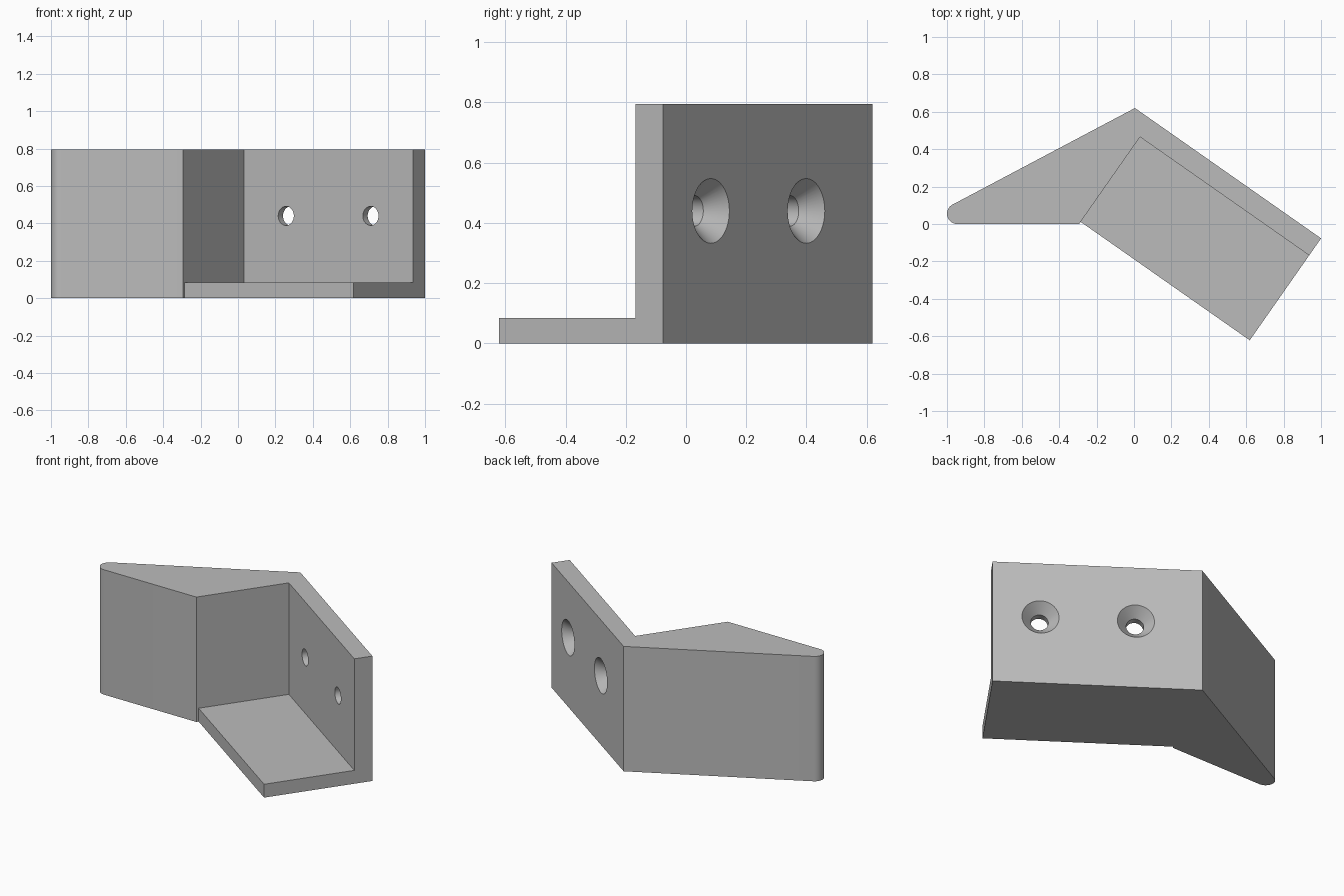
import bpy, bmesh
from math import radians, cos, sin, pi
from mathutils import Vector

cube = bpy.data.objects.get("Cube")
if cube:
    bpy.data.objects.remove(cube, do_unlink=True)

HEIGHT, WALL, FLOOR = 0.795, 0.111, 0.085
LENGTH, DEPTH = 1.215, 0.665
APEX = Vector((0.005, 0.62))
ALONG = Vector((cos(radians(35)), -sin(radians(35))))
INWARD = Vector((ALONG.y, -ALONG.x))

grey = bpy.data.materials.new("plain grey")
grey.use_nodes = True
grey.diffuse_color = (0.5, 0.5, 0.5, 1)
grey.node_tree.nodes["Principled BSDF"].inputs["Base Color"].default_value = (0.5, 0.5, 0.5, 1)


def spot(a, b):
    """Plan position from distance along the wall and distance inward."""
    return APEX + ALONG * a + INWARD * b


def make_object(name, bm):
    bmesh.ops.recalc_face_normals(bm, faces=bm.faces)
    mesh = bpy.data.meshes.new(name)
    bm.to_mesh(mesh)
    bm.free()
    mesh.materials.append(grey)
    ob = bpy.data.objects.new(name, mesh)
    bpy.context.collection.objects.link(ob)
    return ob


def prism(name, outline, height):
    bm = bmesh.new()
    face = bm.faces.new([bm.verts.new((p.x, p.y, 0)) for p in outline])
    top = bmesh.ops.extrude_face_region(bm, geom=[face])["geom"]
    bmesh.ops.translate(bm, vec=(0, 0, height),
                        verts=[v for v in top if isinstance(v, bmesh.types.BMVert)])
    return make_object(name, bm)


def hole_cutter(name, a, z, steps=48):
    """Countersunk hole turned about an axis through the wall."""
    profile = [(-0.01, 0.116), (0.066, 0.051), (WALL + 0.02, 0.051)]
    bm = bmesh.new()
    rings = []
    for b, r in profile:
        ring = []
        for i in range(steps):
            t = 2 * pi * i / steps
            p = spot(a + r * cos(t), b)
            ring.append(bm.verts.new((p.x, p.y, z + r * sin(t))))
        rings.append(ring)
    for lower, upper in zip(rings, rings[1:]):
        for i in range(steps):
            j = (i + 1) % steps
            bm.faces.new((lower[i], lower[j], upper[j], upper[i]))
    bm.faces.new(rings[0])
    bm.faces.new(rings[-1])
    return make_object(name, bm)


# Wall and tapered wedge with a rounded tip
tip, radius = Vector((-0.945, 0.055)), 0.055
nose = [tip + radius * Vector((cos(t), sin(t)))
        for t in (radians(270 - 152 * i / 16) for i in range(17))]
inner = spot(WALL, WALL)
wedge_corner = inner + INWARD * (inner.y / -INWARD.y)
bracket = prism("angled_bracket",
                [APEX, spot(LENGTH, 0), spot(LENGTH, WALL), inner, wedge_corner] + nose, HEIGHT)

# Floor plate, let slightly into the wall and wedge
plate = prism("floor_plate", [spot(WALL - 0.01, WALL - 0.02), spot(LENGTH, WALL - 0.02),
                              spot(LENGTH, DEPTH), spot(WALL - 0.01, DEPTH)], FLOOR)

# Countersunk screw holes
cutters = [hole_cutter("screw_hole_cutter_%d" % i, a, 0.44)
           for i, a in enumerate((0.385, 0.9375), 1)]

for tool, operation in [(plate, 'UNION')] + [(c, 'DIFFERENCE') for c in cutters]:
    mod = bracket.modifiers.new(tool.name, 'BOOLEAN')
    mod.object, mod.operation, mod.solver = tool, operation, 'EXACT'

# Bake the joined solid and remove the helper parts
bpy.context.view_layer.update()
solid = bpy.data.meshes.new_from_object(
    bracket.evaluated_get(bpy.context.evaluated_depsgraph_get()))
bracket.modifiers.clear()
bracket.data = solid
for helper in [plate] + cutters:
    bpy.data.objects.remove(helper, do_unlink=True)

# Smooth the rounded tip and holes, keep the other edges sharp
bpy.ops.object.select_all(action='DESELECT')
bracket.select_set(True)
bpy.context.view_layer.objects.active = bracket
bpy.ops.object.shade_smooth_by_angle(angle=radians(25))
